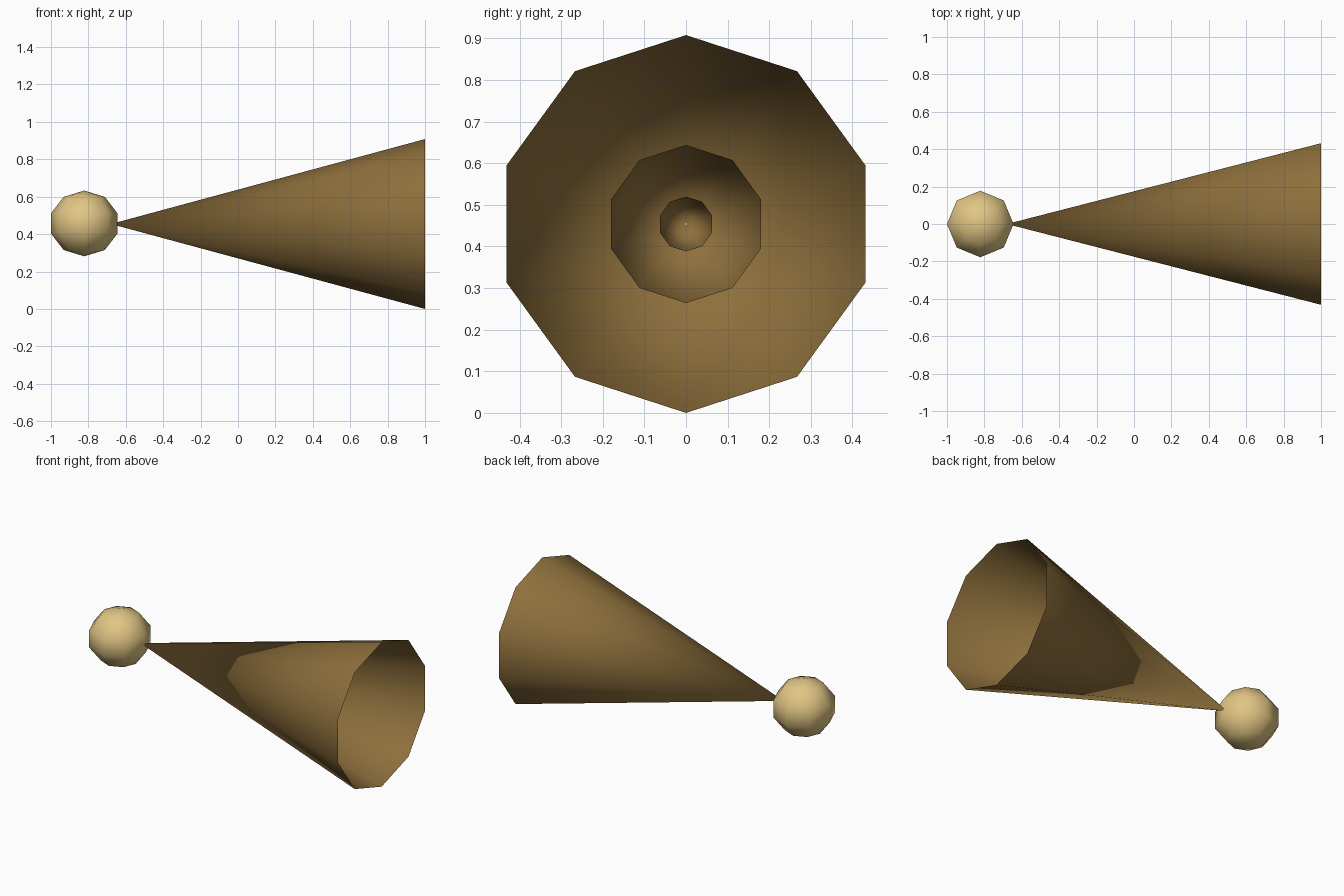
import bpy
import bmesh
from math import sin, cos, tau, pi
from mathutils import Matrix

default = bpy.data.objects.get("Cube")
if default:
    bpy.data.objects.remove(default, do_unlink=True)


def make_material(name, rgb):
    mat = bpy.data.materials.new(name)
    mat.use_nodes = True
    colour = (*rgb, 1)
    mat.diffuse_color = colour
    bsdf = mat.node_tree.nodes["Principled BSDF"]
    bsdf.inputs["Base Color"].default_value = colour
    bsdf.inputs["Roughness"].default_value = 0.9
    return mat


def finish(bm, name, mat):
    for face in bm.faces:
        face.smooth = True
    mesh = bpy.data.meshes.new(name)
    bm.to_mesh(mesh)
    bm.free()
    mesh.materials.append(mat)
    obj = bpy.data.objects.new(name, mesh)
    bpy.context.collection.objects.link(obj)
    return obj


brown = make_material("dark brown", (0.27, 0.16, 0.045))
tan = make_material("pale tan", (0.75, 0.56, 0.23))

AXIS_Z = 0.454
TIP_X = -0.68
SIDES = 10


def open_cone(name, rim_x, radius):
    """Open shell along x, pointed at the shared tip, with a corner on top."""
    bm = bmesh.new()
    tip = bm.verts.new((TIP_X, 0, AXIS_Z))
    rim = []
    for i in range(SIDES):
        a = tau * i / SIDES + pi / 2
        rim.append(bm.verts.new((rim_x, radius * cos(a), AXIS_Z + radius * sin(a))))
    for i in range(SIDES):
        bm.faces.new((tip, rim[(i + 1) % SIDES], rim[i]))
    bmesh.ops.recalc_face_normals(bm, faces=bm.faces)
    # Make the shell face outwards
    bm.normal_update()
    if bm.faces[0].normal.x > 0:
        bmesh.ops.reverse_faces(bm, faces=bm.faces)
    return finish(bm, name, brown)


# Horn shell and the two narrower shells nested inside it
open_cone("outer_horn", 1.0, 0.454)
open_cone("middle_horn", 0.5, 0.19)
open_cone("inner_horn", 0.29, 0.066)

# Ball at the tip, slightly flattened
bm = bmesh.new()
bmesh.ops.create_uvsphere(bm, u_segments=8, v_segments=5, radius=0.187)
bmesh.ops.transform(bm, verts=bm.verts,
                    matrix=Matrix.Translation((-0.822, 0, 0.457)) @ Matrix.Diagonal((1, 1, 0.94, 1)))
finish(bm, "tip_ball", tan)
